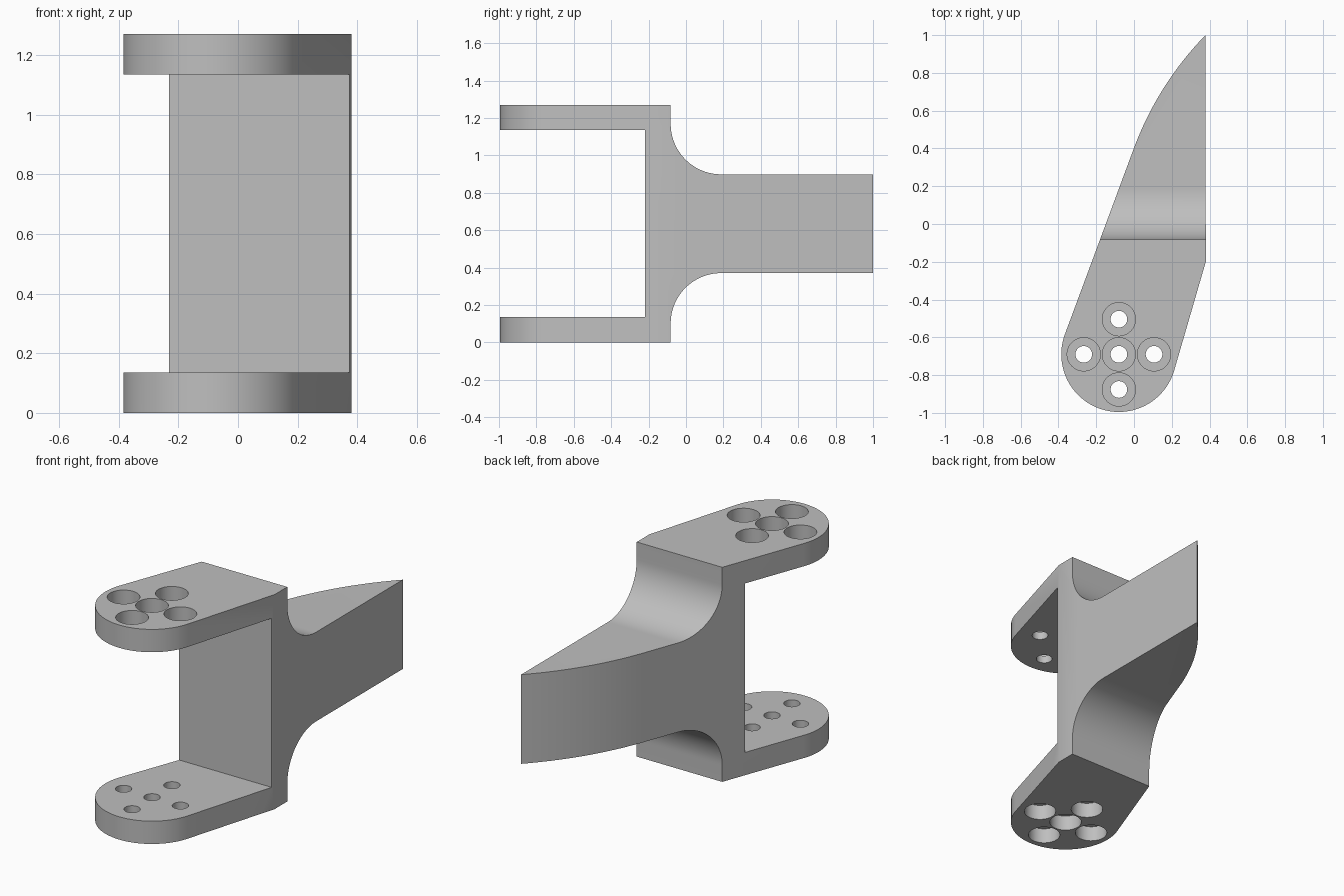
import bpy, bmesh
from math import sin, cos, pi, atan2
from mathutils import Matrix, Vector

cube = bpy.data.objects.get("Cube")
if cube:
    bpy.data.objects.remove(cube, do_unlink=True)

HEIGHT, PLATE = 1.27, 0.135
PIVOT, PIVOT_R = (-0.08, -0.69), 0.305

grey = bpy.data.materials.new("plain grey")
grey.use_nodes = True
colour = (0.52, 0.52, 0.52, 1)
grey.diffuse_color = colour
grey.node_tree.nodes["Principled BSDF"].inputs["Base Color"].default_value = colour


def arc(centre, r, a0, a1, n):
    steps = [a0 + (a1 - a0) * i / n for i in range(n + 1)]
    return [(centre[0] + r * cos(a), centre[1] + r * sin(a)) for a in steps]


def make_object(name, bm):
    bmesh.ops.recalc_face_normals(bm, faces=bm.faces)
    mesh = bpy.data.meshes.new(name)
    bm.to_mesh(mesh)
    bm.free()
    mesh.materials.append(grey)
    obj = bpy.data.objects.new(name, mesh)
    bpy.context.collection.objects.link(obj)
    return obj


def prism(name, outline, place, depth):
    """Extrude a closed outline; place maps a 2D point into space."""
    bm = bmesh.new()
    face = bm.faces.new([bm.verts.new(place(*p)) for p in outline])
    new = bmesh.ops.extrude_face_region(bm, geom=[face])["geom"]
    moved = [v for v in new if isinstance(v, bmesh.types.BMVert)]
    bmesh.ops.translate(bm, verts=moved, vec=Vector(depth))
    return make_object(name, bm)


def hole_cutter(name, r, spans):
    """Cylinders at the five bolt positions over each height span."""
    bm = bmesh.new()
    step = 0.186
    for dx, dy in ((0, 0), (step, 0), (-step, 0), (0, step), (0, -step)):
        for z0, z1 in spans:
            spot = (PIVOT[0] + dx, PIVOT[1] + dy, (z0 + z1) / 2)
            bmesh.ops.create_cone(bm, cap_ends=True, segments=48, radius1=r, radius2=r,
                                  depth=z1 - z0, matrix=Matrix.Translation(spot))
    return make_object(name, bm)


def combine(target, tool, operation):
    tool.hide_render = True
    mod = target.modifiers.new("cut", "BOOLEAN")
    mod.operation, mod.object, mod.solver = operation, tool, "EXACT"
    bpy.context.view_layer.objects.active = target
    bpy.ops.object.modifier_apply(modifier=mod.name)
    bpy.data.objects.remove(tool, do_unlink=True)


# Plan outline: round nose, straight sides, swept tail
left = atan2(0.348, -0.937)
right = atan2(-0.28, 0.96)
tail_c, tail_r = (1.606, -0.196), 1.714
tail_end = atan2(1 - tail_c[1], 0.38 - tail_c[0])
plan = arc(PIVOT, PIVOT_R, left, right + 2 * pi, 40)
plan += [(0.38, -0.2)] + arc(tail_c, tail_r, tail_end, left, 20)
bracket = prism("clevis_bracket", plan, lambda x, y: (x, y, 0), (0, 0, HEIGHT))

# Side outline: two plates, web and filleted tongue, mirrored about mid height
web_y, back_y, fillet = -0.22, -0.082, 0.27
lower = [(web_y, PLATE), (-1.1, PLATE), (-1.1, 0), (back_y, 0)]
lower += arc((back_y + fillet, 0.101), fillet, pi, pi / 2, 24) + [(1.1, 0.371)]
side = lower + [(y, HEIGHT - z) for y, z in reversed(lower)]
combine(bracket, prism("side_profile", side, lambda y, z: (-0.6, y, z), (1.2, 0, 0)), "INTERSECT")

# Through holes, counterbored from the outer faces
bore = 0.09
combine(bracket, hole_cutter("bolt_holes", 0.044, [(-0.1, 0.3), (1, 1.4)]), "DIFFERENCE")
combine(bracket, hole_cutter("counterbores", 0.088,
                             [(-0.1, bore), (HEIGHT - bore, 1.4)]), "DIFFERENCE")

bpy.ops.object.select_all(action="DESELECT")
bracket.select_set(True)
bpy.context.view_layer.objects.active = bracket
bpy.ops.object.shade_smooth_by_angle(angle=pi / 6)
